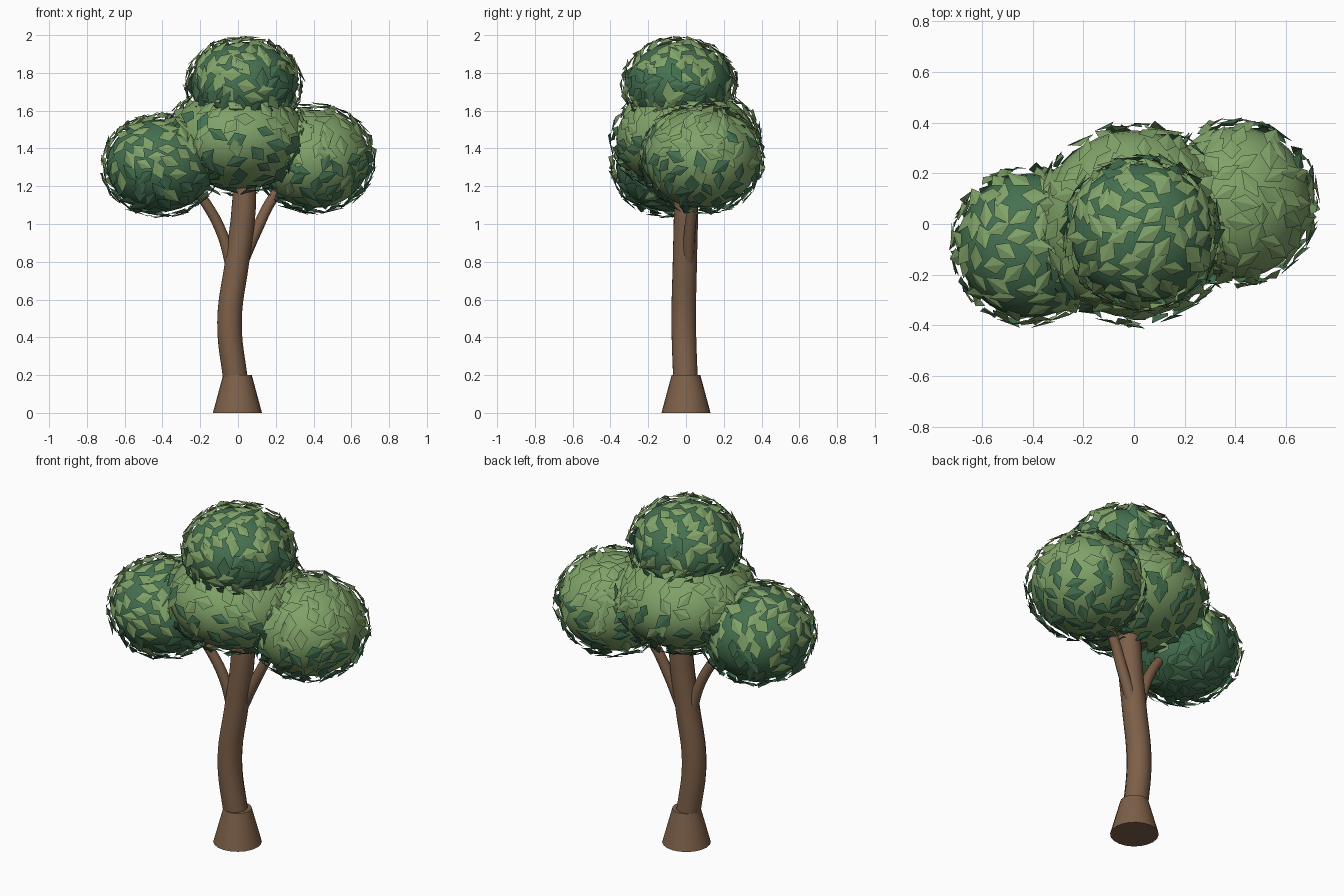
import bpy, bmesh, math, random
from mathutils import Vector, Matrix

random.seed(11)
cube = bpy.data.objects.get("Cube")
if cube:
    bpy.data.objects.remove(cube, do_unlink=True)


def material(name, rgb):
    m = bpy.data.materials.new(name)
    m.use_nodes = True
    m.diffuse_color = (*rgb, 1)
    m.node_tree.nodes["Principled BSDF"].inputs["Base Color"].default_value = (*rgb, 1)
    return m


BARK = material("bark brown", (0.205, 0.117, 0.066))
LIGHT = material("light leaf green", (0.215, 0.36, 0.14))
DARK = material("dark leaf green", (0.06, 0.165, 0.082))


def limb(name, points):
    """Tapered round limb through (x, y, z, radius) points."""
    curve = bpy.data.curves.new(name, "CURVE")
    curve.dimensions = "3D"
    curve.bevel_depth = 1.0
    curve.bevel_resolution = 4
    curve.resolution_u = 6
    curve.use_fill_caps = True
    spline = curve.splines.new("BEZIER")
    spline.bezier_points.add(len(points) - 1)
    for p, (x, y, z, r) in zip(spline.bezier_points, points):
        p.co = (x, y, z)
        p.radius = r
        p.handle_left_type = p.handle_right_type = "AUTO"
    curve.materials.append(BARK)
    obj = bpy.data.objects.new(name, curve)
    bpy.context.collection.objects.link(obj)


# Flared foot, curved trunk and two side branches
bpy.ops.mesh.primitive_cone_add(vertices=20, radius1=0.13, radius2=0.076,
                                depth=0.2, location=(-0.003, 0, 0.1))
foot = bpy.context.object
foot.name = "trunk_foot"
foot.data.materials.append(BARK)
bpy.ops.object.shade_smooth_by_angle()

limb("trunk", [(-0.01, -0.002, 0.15, 0.067), (-0.045, -0.012, 0.48, 0.067),
               (-0.005, -0.006, 0.8, 0.066), (0.03, 0, 1.08, 0.066),
               (0.035, 0, 1.35, 0.06)])
limb("right_branch", [(-0.03, 0, 0.76, 0.032), (-0.085, -0.01, 0.95, 0.029),
                      (-0.17, -0.03, 1.11, 0.027), (-0.27, -0.05, 1.24, 0.024)])
limb("left_branch", [(0.015, 0.01, 0.78, 0.032), (0.095, 0.02, 0.96, 0.03),
                     (0.18, 0.04, 1.13, 0.028), (0.28, 0.06, 1.26, 0.025)])

# Foliage clumps: name, centre, radii, colour, number of leaves
CLUMPS = [
    ("middle", (0, 0, 1.45), (0.37, 0.37, 0.265), LIGHT, 180),
    ("right", (-0.41, -0.085, 1.31), (0.285, 0.285, 0.245), DARK, 170),
    ("left", (0.405, 0.085, 1.345), (0.292, 0.3, 0.26), LIGHT, 170),
    ("top", (0.03, -0.035, 1.735), (0.28, 0.275, 0.228), DARK, 180),
]


def inside_other(point, own):
    """True where a leaf would be buried in a neighbouring clump."""
    for name, c, r, _, _ in CLUMPS:
        if name != own and sum(((p - q) / s) ** 2 for p, q, s in zip(point, c, r)) < 0.8:
            return True
    return False


def add_leaf(bm, spot, normal, shade):
    """Diamond leaf folded along its midrib, lying along the surface."""
    length = random.uniform(0.05, 0.066)
    width = random.uniform(0.029, 0.041)
    drop = -0.012
    shape = [(length, 0, -0.004), (-length * 0.1, width, drop),
             (-length, 0, -0.004), (-length * 0.1, -width, drop)]
    turn = normal.to_track_quat("Z", "Y").to_matrix()
    spin = Matrix.Rotation(random.uniform(0, math.tau), 3, "Z")
    tilt = Matrix.Rotation(random.uniform(-0.12, 0.12), 3, "Y")
    v = [bm.verts.new(spot + turn @ spin @ tilt @ Vector(p)) for p in shape]
    for tri in ((v[0], v[1], v[2]), (v[0], v[2], v[3])):
        bm.faces.new(tri).material_index = shade


for name, centre, radii, colour, count in CLUMPS:
    bpy.ops.mesh.primitive_uv_sphere_add(segments=32, ring_count=16, radius=1,
                                         location=centre)
    clump = bpy.context.object
    clump.name = name + "_clump"
    clump.data.transform(Matrix.Diagonal((*radii, 1)))
    clump.data.materials.append(colour)
    bpy.ops.object.shade_smooth_by_angle()

    # Leaves spread evenly over the clump; lower ones are mostly dark
    bm = bmesh.new()
    centre, radii = Vector(centre), Vector(radii)
    for i in range(count):
        h = 1 - 2 * (i + 0.5) / count
        a = i * math.pi * (3 - math.sqrt(5)) + random.uniform(-0.15, 0.15)
        s = math.sqrt(1 - h * h)
        unit = Vector((s * math.cos(a), s * math.sin(a), h))
        normal = Vector([u / r for u, r in zip(unit, radii)]).normalized()
        spot = centre + unit * radii + normal * random.uniform(0.031, 0.04)
        if not inside_other(spot, name):
            add_leaf(bm, spot, normal, 0 if random.random() < 0.54 + 0.8 * h else 1)
    mesh = bpy.data.meshes.new(name + "_leaves")
    bm.to_mesh(mesh)
    bm.free()
    mesh.materials.append(LIGHT)
    mesh.materials.append(DARK)
    leaves = bpy.data.objects.new(name + "_leaves", mesh)
    bpy.context.collection.objects.link(leaves)
